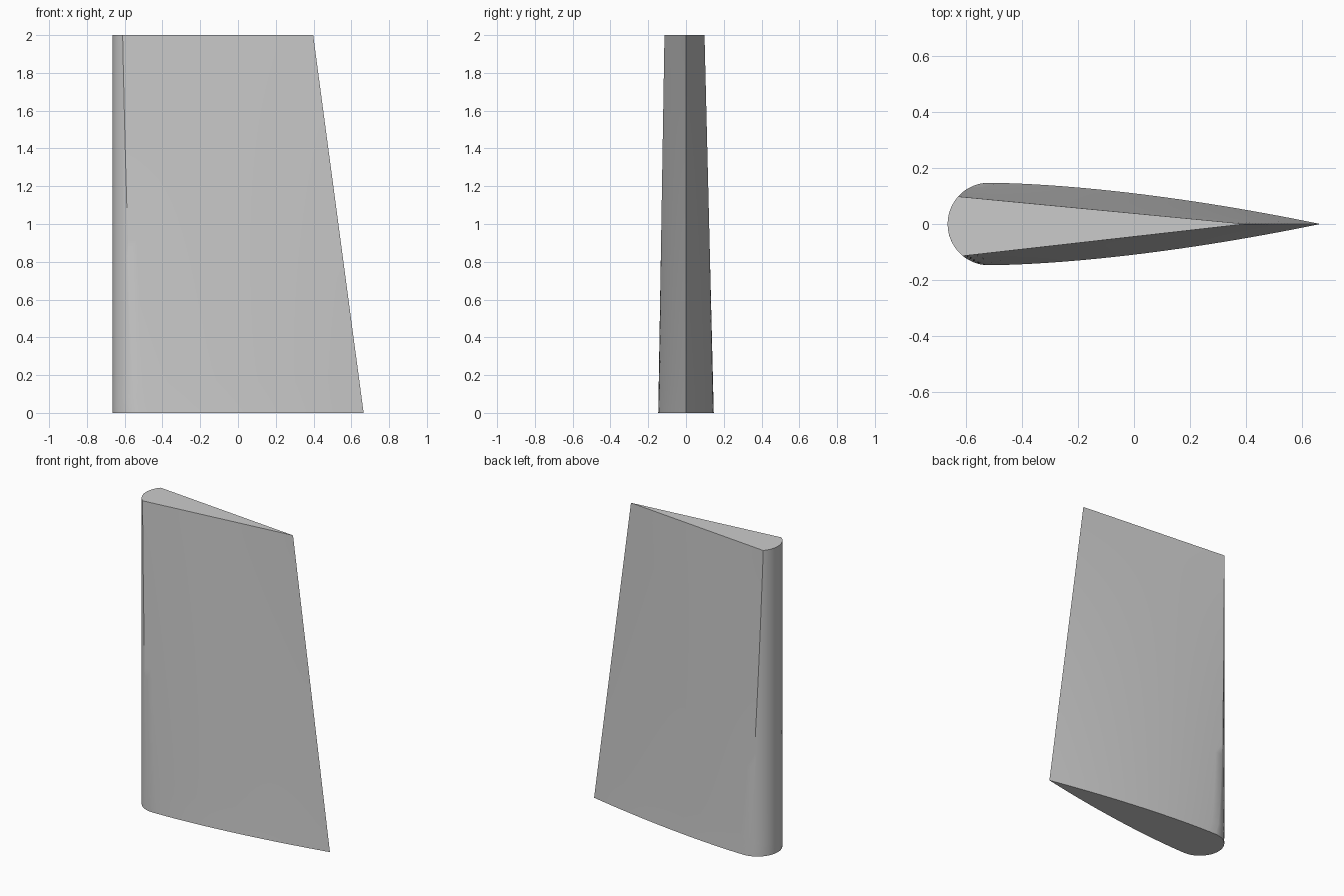
import bpy, bmesh, math

cube = bpy.data.objects.get("Cube")
if cube:
    bpy.data.objects.remove(cube, do_unlink=True)

HEIGHT = 2.0
RADIUS = 0.147            # round leading edge
NOSE_X = -0.518           # centre of the leading edge
TAIL_ROOT, TAIL_TIP = 0.665, 0.398
LEVELS, NOSE_STEPS, SIDE_STEPS = 24, 12, 24


def lerp(a, b, t):
    return a + (b - a) * t


def nose_x(y):
    return NOSE_X - math.sqrt(max(RADIUS ** 2 - y ** 2, 0))


def half_section(t, tip_width):
    """Nose arc then flank, from leading to trailing edge, at height fraction t."""
    width = lerp(RADIUS, tip_width, t)
    reach = math.asin(min(width / RADIUS, 1))
    pts = []
    for i in range(NOSE_STEPS):
        a = reach * i / NOSE_STEPS
        pts.append((NOSE_X - RADIUS * math.cos(a), RADIUS * math.sin(a)))
    # Flank blends from a curved root to a straight tip
    bulge = nose_x(width) - lerp(NOSE_X, nose_x(tip_width), t)
    for i in range(SIDE_STEPS + 1):
        s = i / SIDE_STEPS
        x = lerp(lerp(NOSE_X, TAIL_ROOT, s),
                 lerp(nose_x(tip_width), TAIL_TIP, s), t) + bulge * (1 - s)
        y = lerp(RADIUS * (1 - s ** 1.65), tip_width * (1 - s), t)
        pts.append((x, y))
    return pts


# Tapered blade lofted through stacked sections
bm = bmesh.new()
rings = []
for k in range(LEVELS + 1):
    t = k / LEVELS
    back = half_section(t, 0.098)
    front = [(x, -y) for x, y in half_section(t, 0.114)]
    outline = front + back[-2:0:-1]
    rings.append([bm.verts.new((x, y, HEIGHT * t)) for x, y in outline])
for low, high in zip(rings, rings[1:]):
    for i in range(len(low)):
        j = (i + 1) % len(low)
        bm.faces.new((low[i], low[j], high[j], high[i]))

# End caps
bm.faces.new(rings[0][::-1])
bm.faces.new(rings[-1])
bmesh.ops.recalc_face_normals(bm, faces=bm.faces)

mesh = bpy.data.meshes.new("tapered_blade")
bm.to_mesh(mesh)
bm.free()
blade = bpy.data.objects.new("tapered_blade", mesh)
bpy.context.collection.objects.link(blade)

# Plain grey
grey = bpy.data.materials.new("light_grey")
grey.use_nodes = True
colour = (0.6, 0.6, 0.6, 1)
grey.diffuse_color = colour
grey.node_tree.nodes["Principled BSDF"].inputs["Base Color"].default_value = colour
mesh.materials.append(grey)

bpy.context.view_layer.objects.active = blade
blade.select_set(True)
bpy.ops.object.shade_smooth_by_angle(angle=math.radians(30))
